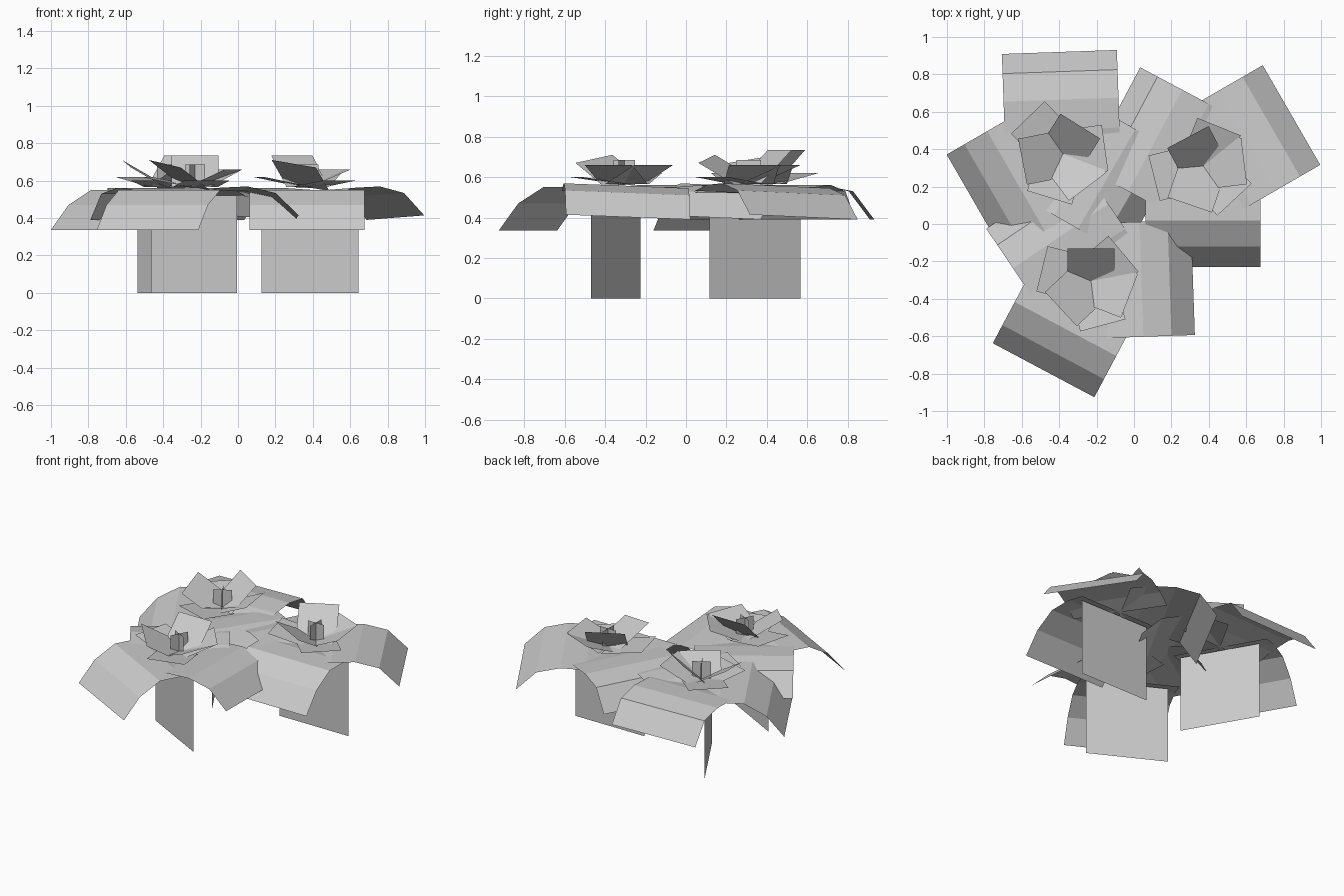
import bpy
from math import radians, cos, sin

if "Cube" in bpy.data.objects:
    bpy.data.objects.remove(bpy.data.objects["Cube"])


def strip(name, profile, width, angle, flower, tilt=0.0, offset=(0, 0)):
    """Flat-faced ribbon: profile of (distance, z) swept outward at an angle."""
    cx, cy, rot = flower
    a = radians(angle + rot)
    verts = []
    for r, z in profile:
        for s in (-1, 1):
            u = s * width / 2
            verts.append((cx + r * cos(a) - u * sin(a),
                          cy + r * sin(a) + u * cos(a), z - s * tilt))
    faces = [(2 * i, 2 * i + 2, 2 * i + 3, 2 * i + 1) for i in range(len(profile) - 1)]
    add_mesh(name, verts, faces)


def card(name, cx, cy, width, z0, z1, angle):
    """Upright rectangle centred on a point."""
    dx, dy = cos(radians(angle)) * width / 2, sin(radians(angle)) * width / 2
    verts = [(cx - dx, cy - dy, z0), (cx + dx, cy + dy, z0),
             (cx + dx, cy + dy, z1), (cx - dx, cy - dy, z1)]
    add_mesh(name, verts, [(0, 1, 2, 3)])


def add_mesh(name, verts, faces):
    me = bpy.data.meshes.new(name)
    me.from_pydata(verts, [], faces)
    me.update()
    bpy.context.collection.objects.link(bpy.data.objects.new(name, me))


# Flower positions and turns: x, y, degrees
flowers = [(-0.38, 0.375, -60), (0.37, 0.31, 0), (-0.23, -0.305, -28)]

# Drooping leaves: angle, tilt, profile
leaves = [
    (-90, 0.0, [(0, .52), (.13, .55), (.29, .55), (.43, .47), (.54, .335)]),
    (30, 0.012, [(0, .52), (.12, .55), (.27, .557), (.42, .522), (.545, .402)]),
    (152, 0.0, [(0, .52), (.13, .55), (.29, .56), (.44, .53), (.545, .39)]),
]

# Cupped petals: angle, reach, tip height, tilt
petals = [
    (118, .175, .735, 0), (251, .22, .69, .02), (7, .22, .66, 0),
    (68, .227, .66, 0), (194, .27, .62, 0), (-47, .245, .60, 0),
]

for n, f in enumerate(flowers, 1):
    cx, cy, rot = f
    for i, (ang, tilt, prof) in enumerate(leaves, 1):
        strip(f"leaf_{n}_{i}", prof, 0.615, ang, f, tilt)
    for i, (ang, reach, z, tilt) in enumerate(petals, 1):
        strip(f"petal_{n}_{i}", [(0.0, .565), (reach, z)], 0.25, ang, f, tilt)
    # Stem card, slightly off the flower centre
    a = radians(rot)
    sx = cx + .015 * cos(a) + .04 * sin(a)
    sy = cy + .015 * sin(a) - .04 * cos(a)
    card(f"stem_{n}", sx, sy, 0.52, 0, 0.52, rot)
    # Crossed stamen cards
    for i, ang in enumerate((0, 90), 1):
        card(f"stamen_{n}_{i}", cx, cy, 0.12, 0.56, 0.685, rot + ang)
